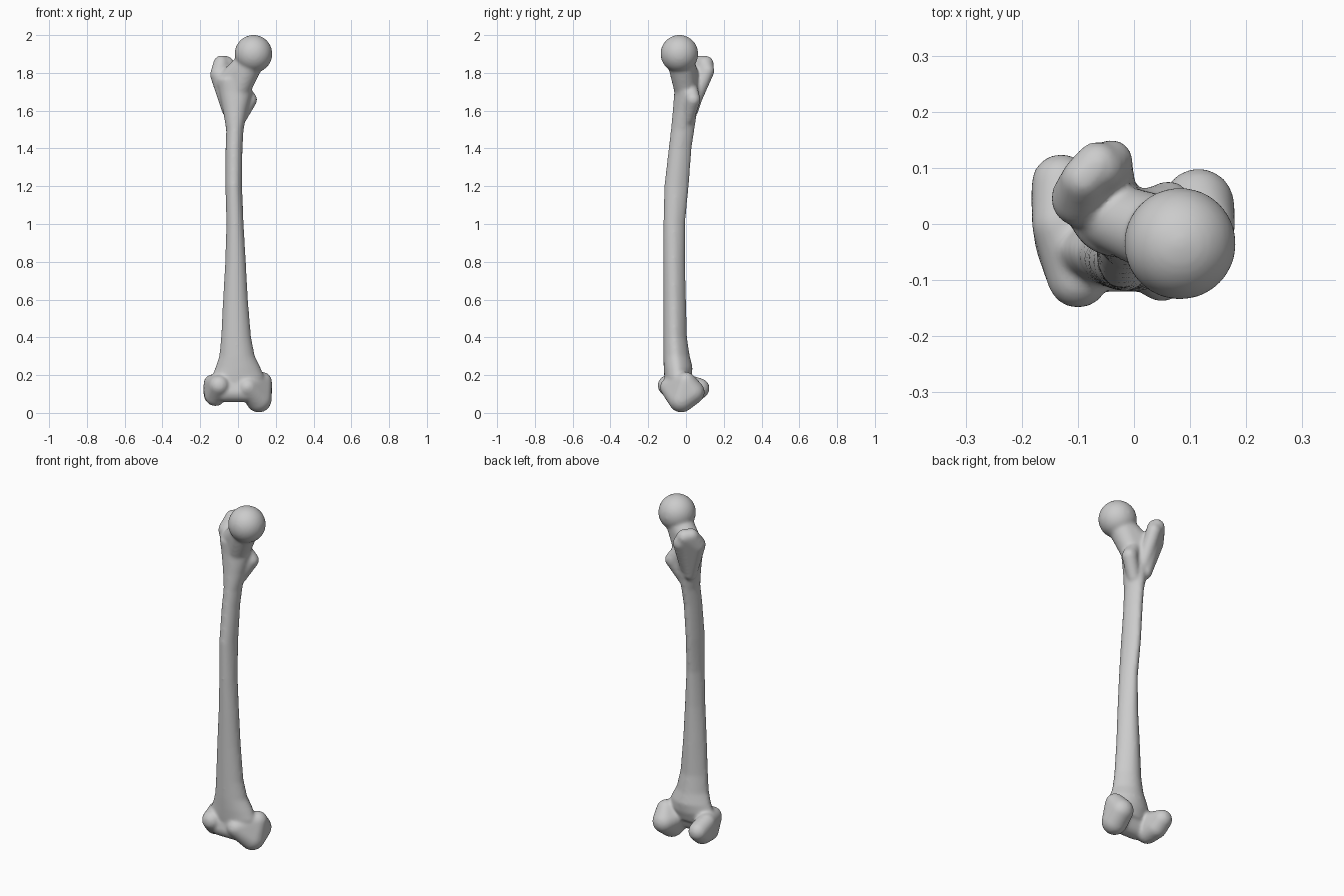
import bpy, bmesh, math
from mathutils import Matrix

cube = bpy.data.objects.get("Cube")
if cube:
    bpy.data.objects.remove(cube)

bone = bpy.data.materials.new("bone_grey")
bone.use_nodes = True
grey = (0.6, 0.6, 0.6, 1)
bone.diffuse_color = grey
bone.node_tree.nodes["Principled BSDF"].inputs["Base Color"].default_value = grey

mesh = bpy.data.meshes.new("thigh_bone")
body = bmesh.new()


def add(part):
    """Append a finished closed part to the body."""
    bmesh.ops.recalc_face_normals(part, faces=part.faces)
    temp = bpy.data.meshes.new("part")
    part.to_mesh(temp)
    part.free()
    body.from_mesh(temp)
    bpy.data.meshes.remove(temp)


def hull(*balls):
    """Convex skin stretched over balls given as x, y, z, radius."""
    part = bmesh.new()
    for x, y, z, r in balls:
        bmesh.ops.create_uvsphere(part, u_segments=32, v_segments=20, radius=r,
                                  matrix=Matrix.Translation((x, y, z)))
    if len(balls) > 1:
        res = bmesh.ops.convex_hull(part, input=part.verts)
        junk = {v for v in res["geom_interior"] + res["geom_unused"]
                if isinstance(v, bmesh.types.BMVert)}
        bmesh.ops.delete(part, geom=list(junk), context="VERTS")
    add(part)


def loft(sections, n=28):
    """Upright tube through sections of z, x range, y range, narrower at the back."""
    part = bmesh.new()
    rings = []
    for z, x0, x1, y0, y1 in sections:
        ring = []
        for i in range(n):
            a = math.tau * i / n
            pinch = 1 - 0.22 * max(0, math.sin(a))
            ring.append(part.verts.new(((x0 + x1) / 2 + (x1 - x0) / 2 * math.cos(a) * pinch,
                                        (y0 + y1) / 2 + (y1 - y0) / 2 * math.sin(a), z)))
        rings.append(ring)
    for low, high in zip(rings, rings[1:]):
        for i in range(n):
            j = (i + 1) % n
            part.faces.new((low[i], low[j], high[j], high[i]))
    part.faces.new(rings[0][::-1])
    part.faces.new(rings[-1])
    add(part)


# Shaft, bowed forward and flaring at both ends
loft([(0.13, -0.13, 0.13, -0.11, 0.01),
      (0.19, -0.14, 0.14, -0.115, 0.03),
      (0.24, -0.12, 0.12, -0.118, 0.035),
      (0.30, -0.10, 0.09, -0.12, 0.02),
      (0.40, -0.09, 0.07, -0.12, 0.005),
      (0.60, -0.08, 0.053, -0.12, 0.0),
      (0.80, -0.068, 0.042, -0.12, -0.005),
      (1.00, -0.062, 0.03, -0.12, -0.005),
      (1.20, -0.067, 0.022, -0.115, 0.015),
      (1.40, -0.066, 0.024, -0.092, 0.03),
      (1.50, -0.063, 0.03, -0.08, 0.045),
      (1.60, -0.08, 0.05, -0.07, 0.06),
      (1.70, -0.10, 0.075, -0.062, 0.07),
      (1.77, -0.11, 0.07, -0.06, 0.06)])

# Ball head and neck
hull((0.082, -0.035, 1.901, 0.1))
hull((-0.06, 0.02, 1.75, 0.058), (0.0, 0.0, 1.70, 0.06), (0.06, -0.025, 1.85, 0.072))

# Greater trochanter: outer mass, hooked rear crest
hull((-0.098, 0.045, 1.79, 0.05), (-0.09, 0.08, 1.852, 0.04),
     (-0.065, 0.105, 1.848, 0.042), (-0.05, 0.03, 1.60, 0.035))
hull((-0.06, 0.1, 1.845, 0.042), (-0.04, 0.113, 1.81, 0.038), (-0.03, 0.04, 1.64, 0.035))

# Lesser trochanter
hull((0.062, 0.037, 1.658, 0.04), (0.01, 0.01, 1.56, 0.035), (0.01, 0.02, 1.74, 0.035))

# Outer condyle
hull((-0.1, -0.095, 0.145, 0.055), (-0.12, -0.035, 0.092, 0.056),
     (-0.126, 0.03, 0.098, 0.056), (-0.13, 0.072, 0.13, 0.053), (-0.132, 0.0, 0.155, 0.05))
# Inner condyle
hull((0.05, -0.085, 0.135, 0.053), (0.11, -0.025, 0.07, 0.068),
     (0.115, 0.035, 0.11, 0.064), (0.128, 0.0, 0.165, 0.052))
# Groove between the condyles
hull((-0.07, -0.068, 0.11, 0.053), (0.05, -0.068, 0.11, 0.053), (0.0, -0.04, 0.2, 0.06))

body.to_mesh(mesh)
body.free()
mesh.materials.append(bone)
obj = bpy.data.objects.new("thigh_bone", mesh)
bpy.context.collection.objects.link(obj)

# Fuse the parts and soften the joins
fuse = obj.modifiers.new("fuse", "REMESH")
fuse.mode = "VOXEL"
fuse.voxel_size = 0.008
fuse.use_smooth_shade = True
soften = obj.modifiers.new("soften", "SMOOTH")
soften.factor = 0.5
soften.iterations = 10
